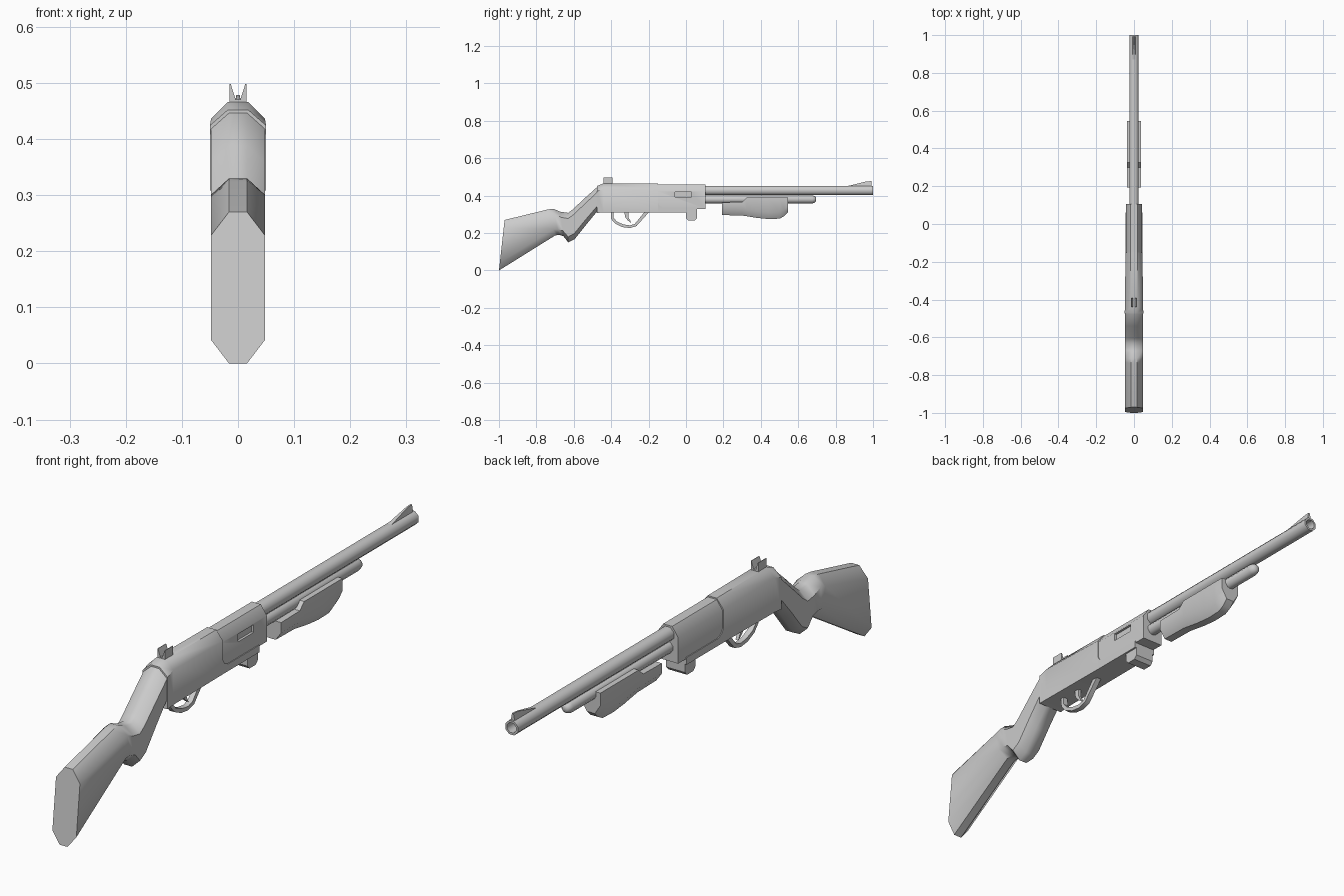
import bpy, bmesh, math
from mathutils import Vector

if "Cube" in bpy.data.objects:
    bpy.data.objects.remove(bpy.data.objects["Cube"])


def finish(name, bm, angle=40):
    bmesh.ops.recalc_face_normals(bm, faces=bm.faces)
    me = bpy.data.meshes.new(name)
    bm.to_mesh(me)
    bm.free()
    ob = bpy.data.objects.new(name, me)
    bpy.context.collection.objects.link(ob)
    if angle:
        bpy.ops.object.select_all(action='DESELECT')
        ob.select_set(True)
        bpy.context.view_layer.objects.active = ob
        bpy.ops.object.shade_smooth_by_angle(angle=math.radians(angle))
    return ob


def loft(name, rings, angle=40):
    """Skin a list of equal-length point rings and cap both ends."""
    bm = bmesh.new()
    loops = [[bm.verts.new(p) for p in ring] for ring in rings]
    n = len(loops[0])
    for a, b in zip(loops, loops[1:]):
        for i in range(n):
            j = (i + 1) % n
            bm.faces.new((a[i], a[j], b[j], b[i]))
    bm.faces.new(loops[0])
    bm.faces.new(loops[-1])
    return finish(name, bm, angle)


def mirrored(half, y):
    """Close a right-hand (x, z) half section with its mirror image."""
    return [(x, y, z) for x, z in half] + [(-x, y, z) for x, z in reversed(half)]


def prism(name, yz, w, angle=0):
    """Extrude a side profile across x."""
    return loft(name, [[(x, y, z) for y, z in yz] for x in (-w, w)], angle)


def circle(r, y, z, n):
    return [(r * math.cos(2 * math.pi * (i + .5) / n), y,
             z + r * math.sin(2 * math.pi * (i + .5) / n)) for i in range(n)]


# Stock: chamfered eight-sided rings between a top and a bottom line
def stock_ring(top, bottom, c, w=.048, flat=.016):
    t, b = Vector((0, *top)), Vector((0, *bottom))
    d = (b - t).normalized()
    half = [(flat, t), (w, t + d * c), (w, b - d * c), (flat, b)]
    return [(x, p.y, p.z) for x, p in half] + [(-x, p.y, p.z) for x, p in reversed(half)]


loft("stock", [
    stock_ring((-.97, .27), (-1, 0), .042),
    stock_ring((-.74, .326), (-.70, .187), .035),
    stock_ring((-.71, .33), (-.68, .191), .03),
    stock_ring((-.672, .314), (-.655, .183), .03),
    stock_ring((-.63, .308), (-.63, .15), .03),
    stock_ring((-.605, .327), (-.595, .168), .03),
    stock_ring((-.54, .388), (-.535, .243), .03),
    stock_ring((-.472, .449), (-.48, .31), .03),
    stock_ring((-.44, .455), (-.44, .32), .03, .046),
], 45)


# Receiver: rear body, narrower front block and lower plate
def receiver_ring(y, bottom, shoulder, top, w, flat=.018):
    return mirrored([(flat, top), (w, shoulder), (w, bottom)], y)


loft("receiver_body", [
    receiver_ring(-.475, .308, .424, .452, .05),
    receiver_ring(-.44, .31, .436, .466, .048),
    receiver_ring(-.15, .31, .43, .464, .045),
], 45)
block = loft("receiver_front", [
    receiver_ring(-.16, .33, .425, .459, .042),
    receiver_ring(.105, .33, .425, .459, .042),
], 45)
prism("lower_plate", [(-.15, .31), (.06, .31), (.06, .336), (-.12, .336),
                      (-.14, .345), (-.15, .36)], .045)

# Ejection port cut into the right side
bm = bmesh.new()
bmesh.ops.create_cube(bm, size=1)
for v in bm.verts:
    v.co = Vector((.043 + v.co.x * .02, -.015 + v.co.y * .09, .406 + v.co.z * .028))
cutter = finish("port_cutter", bm, 0)
mod = block.modifiers.new("port", 'BOOLEAN')
mod.operation, mod.object = 'DIFFERENCE', cutter
bpy.context.view_layer.objects.active = block
bpy.ops.object.modifier_apply(modifier="port")
bpy.data.objects.remove(cutter)

# Lug under the receiver
prism("lower_lug", [(0, .32), (0, .28), (.012, .267), (.048, .267),
                    (.06, .28), (.06, .32)], .038)

# Barrel with open muzzle, and magazine tube with rounded tip
zb = .428
loft("barrel", [circle(r, y, zb, 8) for r, y in
                ((.027, .09), (.027, 1), (.019, 1), (.019, .9))], 50)
loft("magazine_tube", [circle(r, y, .38, 10) for r, y in
                       ((.022, .09), (.022, .675), (.018, .688), (.010, .696))], 50)


# Fore-end: chamfered underside, stepped upper edge
def fore_ring(y, top, bottom, w=.038):
    h = top - bottom
    return mirrored([(w, top), (w, bottom + min(.035, h * .45)), (.016, bottom)], y)


loft("fore_end", [
    fore_ring(.193, .364, .296), fore_ring(.30, .366, .294),
    fore_ring(.325, .39, .290), fore_ring(.38, .39, .281),
    fore_ring(.44, .39, .275), fore_ring(.50, .39, .277),
    fore_ring(.525, .39, .290), fore_ring(.545, .39, .31),
], 42)

# Trigger guard band and trigger
outer = [(-.402, .315), (-.40, .275), (-.378, .25), (-.34, .232), (-.30, .227),
         (-.265, .237), (-.24, .265), (-.195, .315)]
inner = [(-.388, .315), (-.387, .281), (-.37, .262), (-.335, .246), (-.30, .241),
         (-.275, .248), (-.255, .272), (-.22, .315)]
gw = .01
loft("trigger_guard", [[(-gw, *o), (gw, *o), (gw, *i), (-gw, *i)]
                       for o, i in zip(outer, inner)], 40)
prism("trigger", [(-.33, .315), (-.325, .285), (-.312, .268), (-.292, .253),
                  (-.300, .270), (-.308, .285), (-.308, .315)], .006)

# Rear sight with a V notch
notch = [(.015, .46), (.015, .498), (.013, .498), (.004, .47)]
loft("rear_sight", [mirrored(notch, y) for y in (-.44, -.393)], 0)

# Front sight ramp
loft("front_sight", [
    [(-.009, .87, .445), (.009, .87, .445), (.008, .87, .453), (-.008, .87, .453)],
    [(-.009, .965, .445), (.009, .965, .445), (.003, .965, .476), (-.003, .965, .476)],
    [(-.009, .993, .445), (.009, .993, .445), (.003, .993, .478), (-.003, .993, .478)],
], 0)
